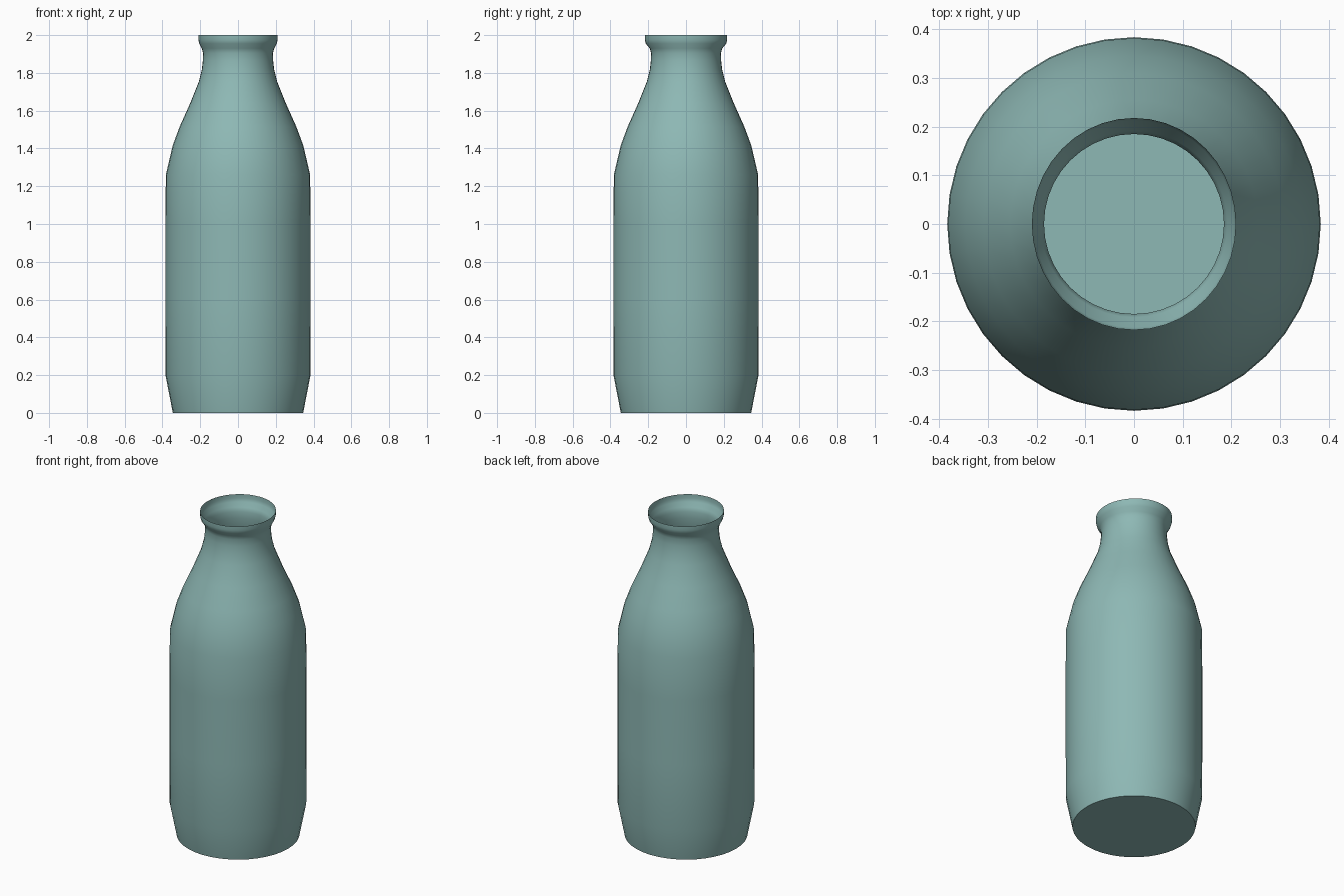
import bpy, bmesh, math

if "Cube" in bpy.data.objects:
    bpy.data.objects.remove(bpy.data.objects["Cube"])

SIDES = 40
# Bottle outline from base to lip: (radius, height)
PROFILE = [(0.345, 0.0), (0.383, 0.195), (0.384, 0.6), (0.384, 1.0), (0.382, 1.26),
           (0.346, 1.415), (0.309, 1.515), (0.255, 1.635), (0.207, 1.755),
           (0.191, 1.82), (0.186, 1.865), (0.185, 1.905), (0.192, 1.93),
           (0.209, 1.955), (0.214, 1.975), (0.214, 2.0)]

bm = bmesh.new()
rings = []
for r, z in PROFILE:
    # The lip is very slightly oval
    oval = 0.004 if z > 1.94 else 0.0
    rings.append([bm.verts.new(((r - oval) * math.cos(2 * math.pi * i / SIDES),
                                (r + oval) * math.sin(2 * math.pi * i / SIDES), z))
                  for i in range(SIDES)])

# Thin open-topped wall
for a, b in zip(rings, rings[1:]):
    for i in range(SIDES):
        j = (i + 1) % SIDES
        bm.faces.new((a[i], a[j], b[j], b[i]))

# Flat floor
bm.faces.new(list(reversed(rings[0])))

mesh = bpy.data.meshes.new("bottle")
bm.to_mesh(mesh)
bm.free()
bottle = bpy.data.objects.new("bottle", mesh)
bpy.context.collection.objects.link(bottle)

# Teal glass colour
glass = bpy.data.materials.new("teal_glass")
glass.diffuse_color = (0.27, 0.48, 0.46, 1.0)
glass.use_nodes = True
glass.node_tree.nodes["Principled BSDF"].inputs["Base Color"].default_value = glass.diffuse_color
mesh.materials.append(glass)

# Smooth wall, crisp base edge
bpy.context.view_layer.objects.active = bottle
bottle.select_set(True)
bpy.ops.object.shade_smooth_by_angle(angle=math.radians(60))
